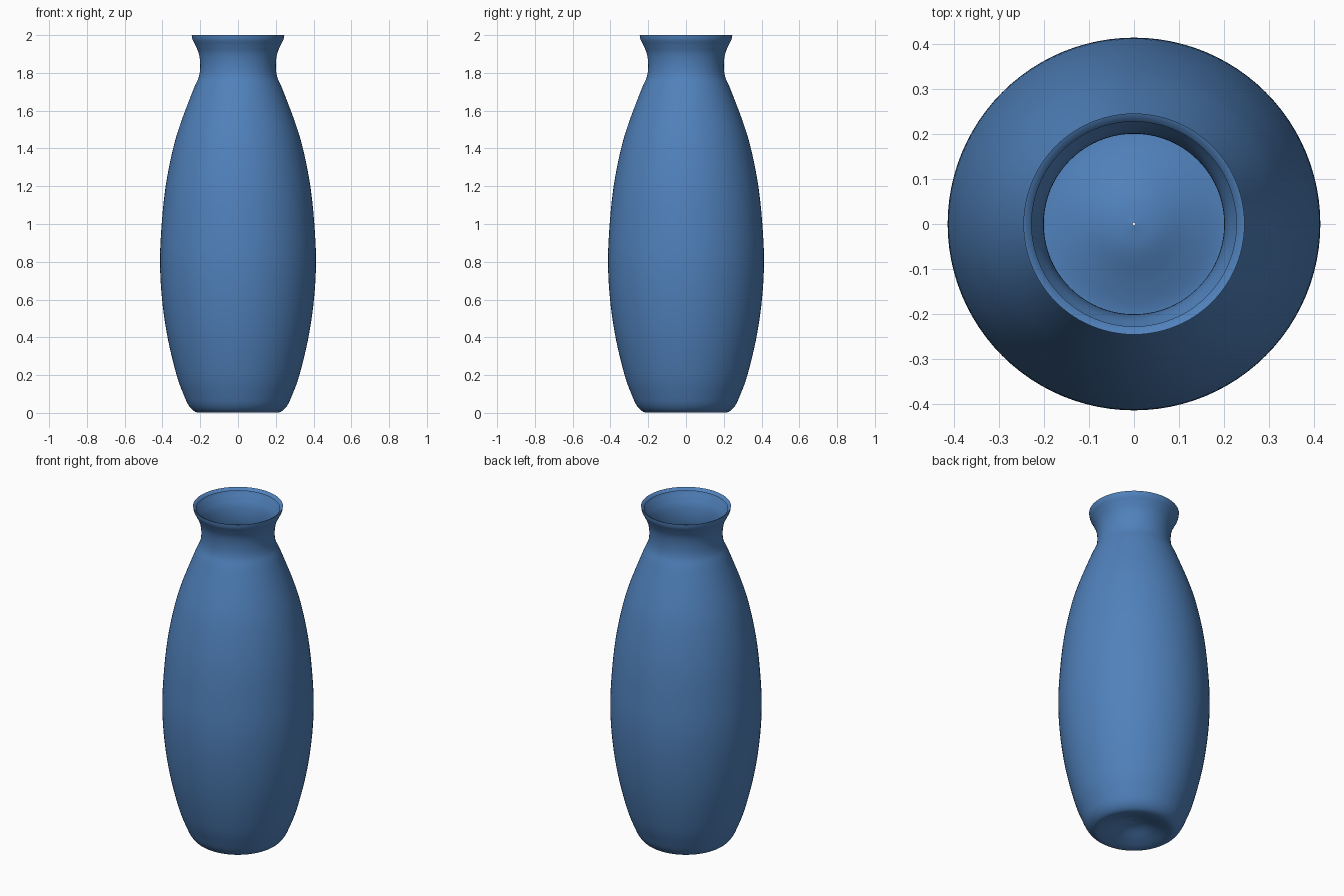
import bpy, bmesh, math
from mathutils import Vector

if "Cube" in bpy.data.objects:
    bpy.data.objects.remove(bpy.data.objects["Cube"])

SIDES = 96

# Wall profile (radius, height): underside dimple, foot, belly, neck, flared mouth
WALL = [(0.003, 0.06), (0.06, 0.05), (0.13, 0.022), (0.19, 0.003), (0.225, 0.005),
        (0.258, 0.035), (0.285, 0.09), (0.325, 0.2), (0.373, 0.4), (0.402, 0.6),
        (0.413, 0.8), (0.404, 1.0), (0.383, 1.2), (0.346, 1.39), (0.305, 1.53),
        (0.237, 1.71), (0.207, 1.78), (0.2, 1.84), (0.207, 1.9), (0.225, 1.945),
        (0.24, 1.975), (0.245, 2.0)]
# Lip folded in at the mouth
LIP = [(0.245, 2.0), (0.236, 1.996), (0.227, 1.985)]


def smooth_curve(points, steps=5):
    """Catmull-Rom curve through the points."""
    p = [Vector(q) for q in points]
    p = [2 * p[0] - p[1]] + p + [2 * p[-1] - p[-2]]
    out = []
    for a, b, c, d in zip(p, p[1:], p[2:], p[3:]):
        for i in range(steps):
            t = i / steps
            out.append(0.5 * (2 * b + (c - a) * t + (2 * a - 5 * b + 4 * c - d) * t * t
                              + (3 * b - a - 3 * c + d) * t ** 3))
    return out + [p[-2]]


def lathe(name, profile, material):
    """Spin a profile around the z axis."""
    bm = bmesh.new()
    rings = []
    for r, z in profile:
        rings.append([bm.verts.new((r * math.cos(2 * math.pi * k / SIDES),
                                    r * math.sin(2 * math.pi * k / SIDES), max(z, 0)))
                      for k in range(SIDES)])
    for low, high in zip(rings, rings[1:]):
        for k in range(SIDES):
            n = (k + 1) % SIDES
            bm.faces.new((low[k], low[n], high[n], high[k])).smooth = True
    mesh = bpy.data.meshes.new(name)
    bm.to_mesh(mesh)
    bm.free()
    mesh.materials.append(material)
    obj = bpy.data.objects.new(name, mesh)
    bpy.context.collection.objects.link(obj)
    return obj


blue = bpy.data.materials.new("blue_glaze")
blue.diffuse_color = (0.08, 0.22, 0.5, 1)
blue.use_nodes = True
blue.node_tree.nodes["Principled BSDF"].inputs["Base Color"].default_value = blue.diffuse_color

# Vase with its lip, one thin shell
vase = lathe("vase", smooth_curve(WALL) + [Vector(q) for q in LIP[1:]], blue)
bpy.context.view_layer.objects.active = vase
vase.select_set(True)
bpy.ops.object.shade_smooth_by_angle(angle=math.radians(50))
